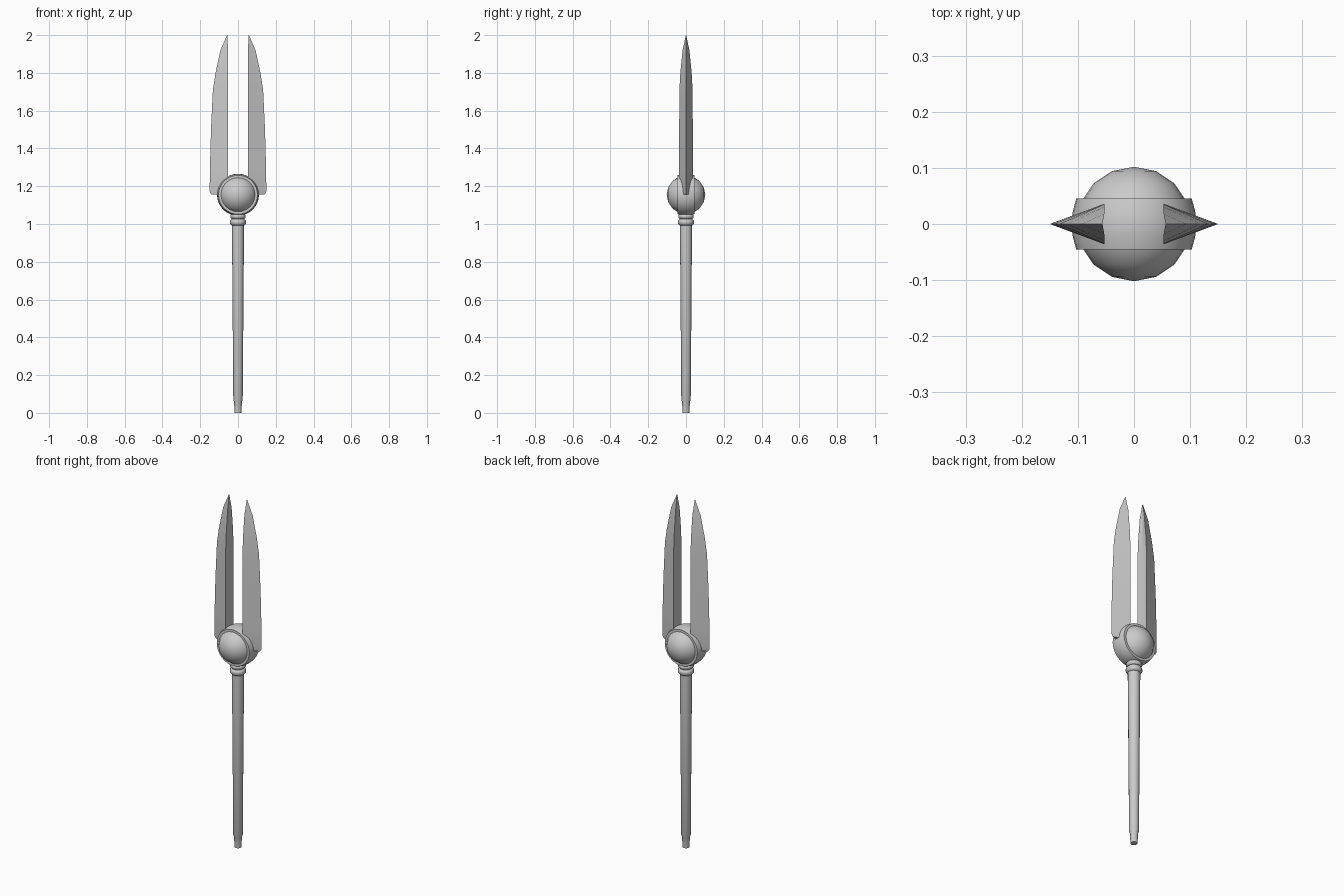
import bpy, bmesh, math
from mathutils import Matrix

cube = bpy.data.objects.get("Cube")
if cube:
    bpy.data.objects.remove(cube, do_unlink=True)

steel = bpy.data.materials.new("grey_steel")
steel.use_nodes = True
colour = (0.6, 0.6, 0.6, 1)
steel.diffuse_color = colour
steel.node_tree.nodes["Principled BSDF"].inputs["Base Color"].default_value = colour

HUB = 1.155  # height of the hub centre


def finish(name, bm, angle):
    bmesh.ops.remove_doubles(bm, verts=bm.verts, dist=0.0001)
    bmesh.ops.recalc_face_normals(bm, faces=bm.faces)
    mesh = bpy.data.meshes.new(name)
    bm.to_mesh(mesh)
    bm.free()
    obj = bpy.data.objects.new(name, mesh)
    bpy.context.collection.objects.link(obj)
    mesh.materials.append(steel)
    bpy.ops.object.select_all(action="DESELECT")
    obj.select_set(True)
    bpy.context.view_layer.objects.active = obj
    bpy.ops.object.shade_smooth_by_angle(angle=math.radians(angle))
    return obj


def lathe(name, profile, sides, matrix=Matrix(), angle=35, closed=False):
    """Spin (radius, height) points around z, then place with matrix."""
    bm = bmesh.new()
    verts = [bm.verts.new((r, 0, z)) for r, z in profile]
    edges = [bm.edges.new(p) for p in zip(verts, verts[1:])]
    if closed:
        edges.append(bm.edges.new((verts[-1], verts[0])))
    bmesh.ops.spin(bm, geom=verts + edges, cent=(0, 0, 0), axis=(0, 0, 1),
                   angle=math.tau, steps=sides)
    bm.transform(matrix)
    return finish(name, bm, angle)


# Tapered shaft with a narrower foot
lathe("shaft", [(0, 0), (0.018, 0), (0.021, 0.06), (0.025, 0.07),
                (0.032, 0.99), (0.032, 1.08), (0, 1.08)], 16)

# Two stacked rounded collars under the hub
for name, low, high, radius in (("lower_collar", 0.992, 1.026, 0.042),
                                ("upper_collar", 1.026, 1.054, 0.041)):
    h = high - low
    lathe(name, [(0, low), (radius - 0.009, low), (radius, low + 0.3 * h),
                 (radius, low + 0.7 * h), (radius - 0.007, high), (0, high)],
          20, angle=60)

# Round hub: a ball facing front and back, held by a wide band
face_front = Matrix.Translation((0, 0, HUB)) @ Matrix.Rotation(math.pi / 2, 4, "X")

bm = bmesh.new()
bmesh.ops.create_uvsphere(bm, u_segments=24, v_segments=8, radius=0.102)
bm.transform(face_front)
finish("hub_ball", bm, 60)

lathe("hub_band", [(0.088, -0.045), (0.103, -0.045), (0.109, -0.023),
                   (0.111, 0), (0.109, 0.023), (0.103, 0.045),
                   (0.088, 0.045)], 32, face_front, closed=True)


# Blades: a wedge section with a sharp outer edge and a shallow inner groove
# Stations: height, outer edge x, half thickness of the inner side
STATIONS = [(1.155, 0.140, 0.034), (1.172, 0.150, 0.036), (1.28, 0.149, 0.036),
            (1.50, 0.143, 0.036), (1.71, 0.133, 0.035), (1.80, 0.119, 0.030),
            (1.92, 0.093, 0.018), (2.0, 0.058, 0.001)]


def blade(name, side):
    bm = bmesh.new()
    loops = []
    for z, outer, half in STATIONS:
        inner = 0.053 if z < 1.99 else 0.056
        section = [(outer, 0), (inner, half), (0.057, 0), (inner, -half)]
        loops.append([bm.verts.new((side * x, y, z)) for x, y in section])
    for a, b in zip(loops, loops[1:]):
        for i in range(4):
            j = (i + 1) % 4
            bm.faces.new((a[i], a[j], b[j], b[i]))
    bm.faces.new(loops[0])
    bm.faces.new(loops[-1])
    finish(name, bm, 14)


blade("left_blade", 1)
blade("right_blade", -1)
